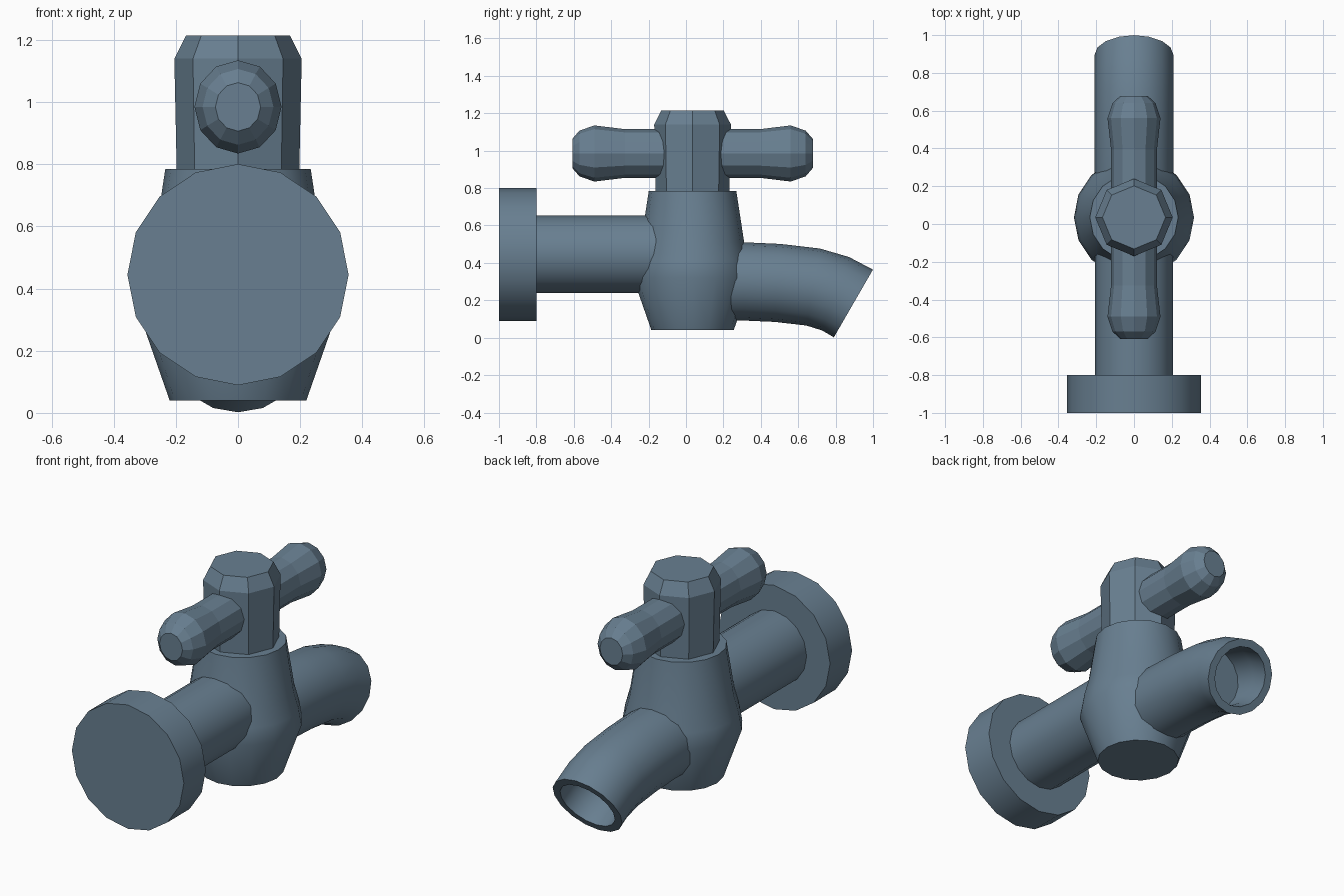
import bpy, bmesh
from math import sin, cos, pi, radians
from mathutils import Vector

if "Cube" in bpy.data.objects:
    bpy.data.objects.remove(bpy.data.objects["Cube"])

AXIS_Y = 0.035   # centre of the valve body along y

# Slate blue metal
metal = bpy.data.materials.new("slate_metal")
metal.diffuse_color = (0.139, 0.213, 0.283, 1)
metal.use_nodes = True
metal.node_tree.nodes["Principled BSDF"].inputs["Base Color"].default_value = metal.diffuse_color


def loft(name, rings, sides, smooth=30, width=1.0):
    """Skin rings of (centre, radius, axis direction) lying in the yz plane."""
    bm = bmesh.new()
    loops = []
    for centre, r, d in rings:
        side = Vector((1, 0, 0))
        up = Vector(d).normalized().cross(side)
        loops.append([bm.verts.new(Vector(centre) + r * (side * sin(a) * width + up * cos(a)))
                      for a in (2 * pi * i / sides for i in range(sides))])
    for a, b in zip(loops, loops[1:]):
        for i in range(sides):
            j = (i + 1) % sides
            bm.faces.new((a[i], a[j], b[j], b[i]))
    bm.faces.new(loops[0])
    bm.faces.new(loops[-1])
    bmesh.ops.recalc_face_normals(bm, faces=bm.faces)
    mesh = bpy.data.meshes.new(name)
    bm.to_mesh(mesh)
    bm.free()
    mesh.materials.append(metal)
    ob = bpy.data.objects.new(name, mesh)
    bpy.context.collection.objects.link(ob)
    if smooth:
        bpy.ops.object.select_all(action='DESELECT')
        ob.select_set(True)
        bpy.context.view_layer.objects.active = ob
        bpy.ops.object.shade_smooth_by_angle(angle=radians(smooth))
    return ob


def along_y(name, profile, z, sides, **kw):
    return loft(name, [((0, y, z), r, (0, 1, 0)) for y, r in profile], sides, **kw)


def along_z(name, profile, sides, **kw):
    return loft(name, [((0, AXIS_Y, z), r, (0, 0, 1)) for z, r in profile], sides, **kw)


# Wall flange and inlet pipe
along_y("wall_flange", [(-1.0, 0.356), (-0.8, 0.356)], 0.445, 16)
along_y("inlet_pipe", [(-0.81, 0.207), (-0.05, 0.207)], 0.447, 16)

# Bulging valve body
along_z("valve_body", [(0.04, 0.22), (0.32, 0.318), (0.41, 0.303),
                       (0.51, 0.276), (0.785, 0.234)], 16)

# Octagonal stem with chamfered top
along_z("valve_stem", [(0.77, 0.197), (1.14, 0.205), (1.215, 0.167)], 8, smooth=0)

# Faceted cross handle with knobbed ends, mirrored about the stem
half = [(0.643, 0.078), (0.605, 0.122), (0.525, 0.15), (0.36, 0.13)]
profile = [(AXIS_Y - y, r) for y, r in half] + [(AXIS_Y + y, r) for y, r in reversed(half)]
along_y("cross_handle", profile, 0.985, 12, smooth=0, width=0.935)

# Curved spout: outer skin, rim, then back up the hollow mouth
path = [(0.1, 0.302, 0), (0.31, 0.301, 1), (0.49, 0.293, 4),
        (0.68, 0.271, 10), (0.80, 0.235, 20), (0.895, 0.183, 30)]
rings = [((0, y, z), 0.209, (0, cos(radians(t)), -sin(radians(t)))) for y, z, t in path]
mouth = [(c, 0.165, d) for c, r, d in reversed(rings[-3:])]
loft("spout", rings + mouth, 16)
